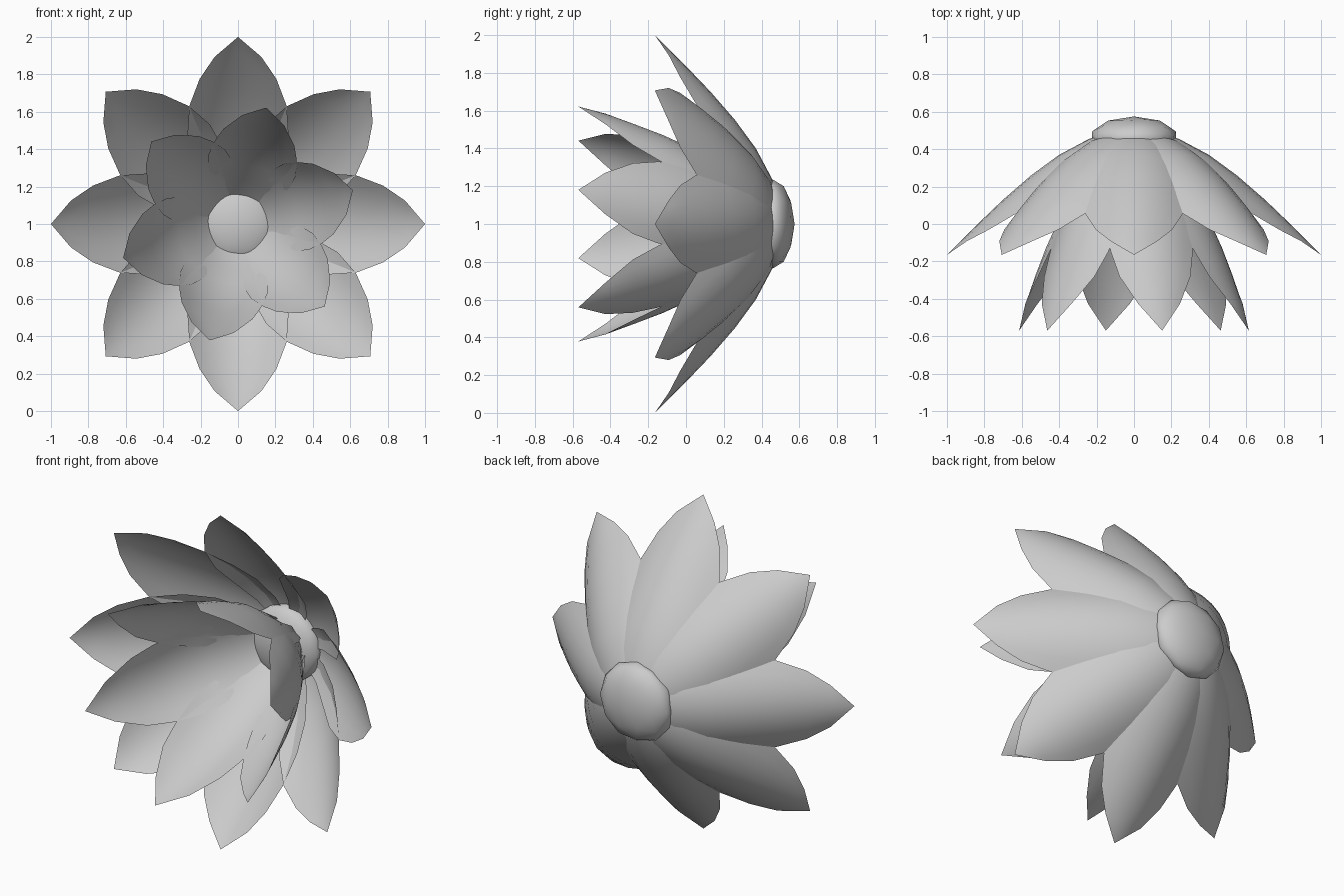
import bpy, bmesh, math

if "Cube" in bpy.data.objects:
    bpy.data.objects.remove(bpy.data.objects["Cube"])

# Petal profiles: (radius from axis, y, half width) from base to tip
OUTER = [(.05, .495, .05), (.12, .49, .10), (.24, .455, .165), (.40, .37, .235), (.55, .26, .27),
         (.70, .13, .26), (.82, .015, .205), (.91, -.075, .125), (1.0, -.165, 0)]
INNER = [(.08, .46, .07), (.15, .39, .125), (.23, .28, .185), (.32, .16, .225), (.40, .04, .24),
         (.475, -.12, .225), (.53, -.26, .195), (.59, -.42, .115), (.64, -.57, 0)]
CUP = 1.5
ACROSS = 8


def petal(name, profile, angle):
    """Cupped pointed petal, radiating from the y axis at height 1."""
    ca, sa = math.cos(angle), math.sin(angle)
    bm = bmesh.new()
    rows = []
    for i, (r, y, w) in enumerate(profile):
        a, b = profile[max(i - 1, 0)], profile[min(i + 1, len(profile) - 1)]
        tr, ty = b[0] - a[0], b[1] - a[1]
        ln = math.hypot(tr, ty)
        nr, ny = -ty / ln, tr / ln          # outward (back) normal
        row = []
        for j in range(ACROSS + 1 if w else 1):
            s = w * (2 * j / ACROSS - 1)
            d = CUP * s * s
            rr, yy = r - d * nr, y - d * ny
            row.append(bm.verts.new((rr * ca - s * sa, yy, 1 + rr * sa + s * ca)))
        rows.append(row)
    for p, q in zip(rows, rows[1:]):
        for j in range(ACROSS):
            if len(q) == 1:
                bm.faces.new((p[j], p[j + 1], q[0]))
            else:
                bm.faces.new((p[j], p[j + 1], q[j + 1], q[j]))
    for f in bm.faces:
        f.smooth = True
    me = bpy.data.meshes.new(name)
    bm.to_mesh(me)
    bm.free()
    bpy.context.collection.objects.link(bpy.data.objects.new(name, me))


# Outer ring of eight open petals
for k in range(8):
    petal(f"outer_petal_{k + 1}", OUTER, math.radians(45 * k))

# Inner ring of six more upright petals
for k in range(6):
    petal(f"inner_petal_{k + 1}", INNER, math.radians(16.4 + 60 * k))

# Flattened ball joining the petals
bpy.ops.mesh.primitive_ico_sphere_add(subdivisions=2, radius=1, location=(0, .46, 1))
hub = bpy.context.object
hub.name = "flower_centre"
hub.scale = (.235, .115, .235)
bpy.ops.object.shade_smooth()
